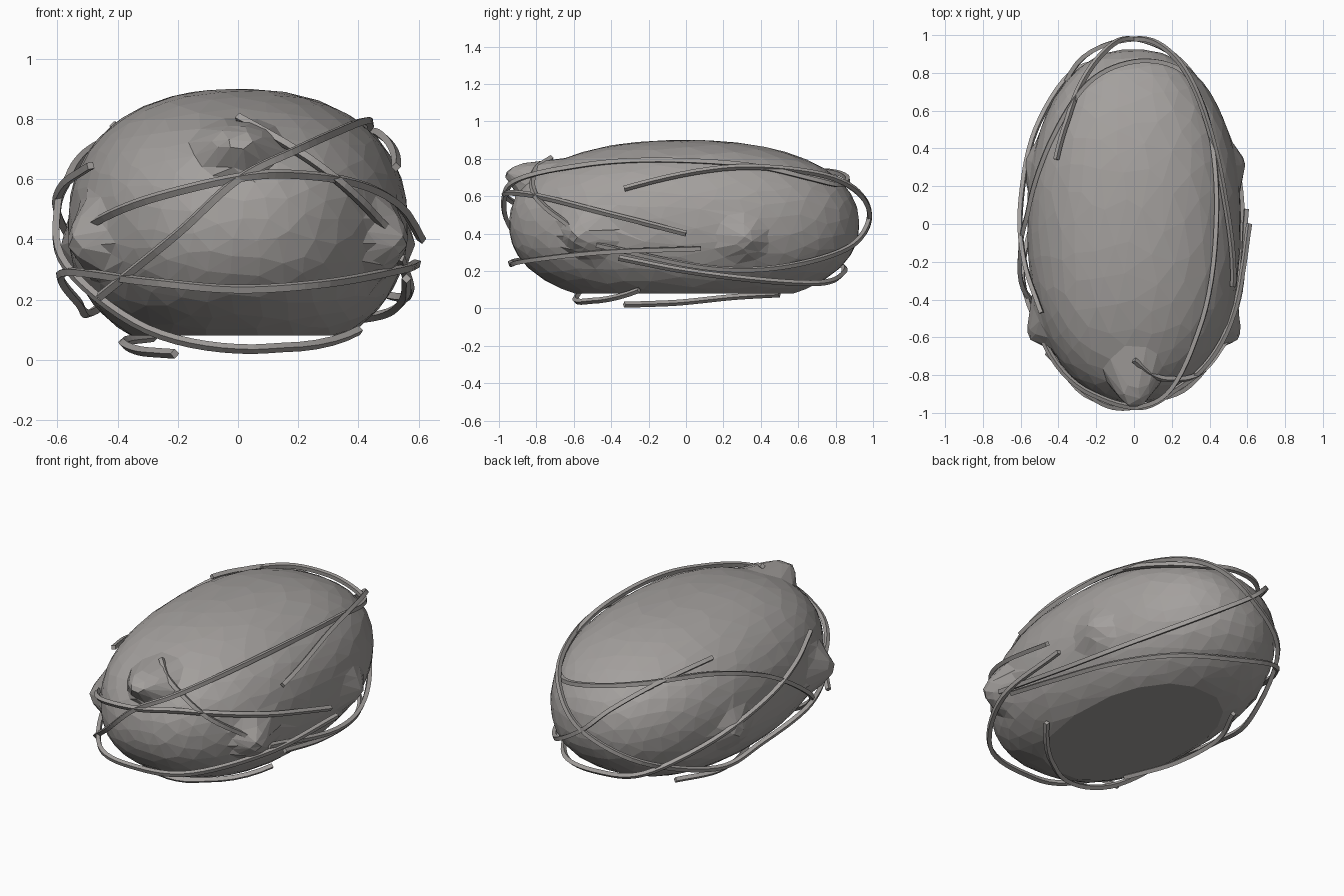
import bpy, bmesh, math
from mathutils import Vector

if "Cube" in bpy.data.objects:
    bpy.data.objects.remove(bpy.data.objects["Cube"])

CENTRE = Vector((0, -0.01, 0.45))
RADII = (0.565, 0.935, 0.45)
POWER = 2.25
FLOOR = 0.08

mat = bpy.data.materials.new("warm grey")
mat.diffuse_color = (0.37, 0.352, 0.34, 1)
mat.use_nodes = True
mat.node_tree.nodes["Principled BSDF"].inputs["Base Color"].default_value = mat.diffuse_color


def to_surface(p, gap=0.0, only_if_inside=False):
    """Move a point radially onto the rounded body, plus a gap."""
    d = Vector(p) - CENTRE
    f = sum(abs(d[i] / (RADII[i] + gap)) ** POWER for i in range(3)) ** (1 / POWER)
    if only_if_inside and f >= 1:
        return Vector(p)
    return CENTRE + d / f


# Body: rounded egg with flat underside, pulled out at head and feet
bm = bmesh.new()
bmesh.ops.create_icosphere(bm, subdivisions=5, radius=1)
for v in bm.verts:
    v.co = to_surface(CENTRE + Vector(v.co[i] * RADII[i] for i in range(3)))
# each bump: anchor on the surface, tip, radius, bluntness
bumps = [(Vector((0, -0.79, 0.725)), Vector((0, -0.935, 0.745)), 0.16, 1.5)]
for s in (-1, 1):
    for tip, r in ((Vector((s * 0.56, -0.59, 0.39)), 0.16), (Vector((s * 0.585, 0.33, 0.37)), 0.14)):
        bumps.append((to_surface(tip), tip, r, 1.2))
for anchor, tip, radius, blunt in bumps:
    for v in bm.verts:
        d = (v.co - anchor).length
        if d < radius:
            v.co += (tip - anchor) * min(1, blunt * (1 - d / radius))
bmesh.ops.bisect_plane(bm, geom=bm.verts[:] + bm.edges[:] + bm.faces[:],
                       plane_co=(0, 0, FLOOR), plane_no=(0, 0, -1), clear_outer=True)
bmesh.ops.holes_fill(bm, edges=[e for e in bm.edges if e.is_boundary])
bmesh.ops.recalc_face_normals(bm, faces=bm.faces)
me = bpy.data.meshes.new("body")
bm.to_mesh(me)
bm.free()
body = bpy.data.objects.new("body", me)
bpy.context.collection.objects.link(body)
me.materials.append(mat)
dec = body.modifiers.new("facets", 'DECIMATE')
dec.ratio = 0.24


# Strands: thin square tubes wound round the body
def strand(name, pts, steps=7):
    pts = [Vector(p) for p in pts]
    ext = [2 * pts[0] - pts[1]] + pts + [2 * pts[-1] - pts[-2]]
    path = []
    for i in range(1, len(ext) - 2):
        a, b, c, d = ext[i - 1:i + 3]
        for k in range(steps):
            t = k / steps
            path.append(0.5 * (2 * b + (c - a) * t + (2 * a - 5 * b + 4 * c - d) * t * t
                               + (3 * b - a - 3 * c + d) * t ** 3))
    path.append(pts[-1])
    path = [to_surface(p, 0.02, True) for p in path]
    cu = bpy.data.curves.new(name, 'CURVE')
    cu.dimensions = '3D'
    cu.bevel_depth = 0.016
    cu.bevel_resolution = 0
    cu.use_fill_caps = True
    sp = cu.splines.new('POLY')
    sp.points.add(len(path) - 1)
    for q, p in zip(sp.points, path):
        q.co = (*p, 1)
    sp.use_smooth = False
    ob = bpy.data.objects.new(name, cu)
    bpy.context.collection.objects.link(ob)
    cu.materials.append(mat)
    bpy.ops.object.select_all(action='DESELECT')
    ob.select_set(True)
    bpy.context.view_layer.objects.active = ob
    bpy.ops.object.convert(target='MESH')
    bpy.ops.object.shade_flat()


strand("long_upper_strand", [
    (-.46, -.68, .21), (-.2, -.93, .42), (0, -.97, .60), (.2, -.87, .70), (.36, -.5, .77),
    (.43, 0, .785), (.42, .35, .76), (.36, .64, .70), (.24, .82, .66), (0, .86, .70),
    (-.25, .74, .735), (-.45, .42, .72), (-.55, .1, .62), (-.6, -.12, .5), (-.57, -.37, .31),
    (-.3, -.56, .1), (.05, -.56, .035), (.4, -.25, .1)])
strand("long_middle_strand", [
    (.525, -.33, .64), (.47, .2, .75), (.35, .65, .73), (.2, .9, .64), (0, .98, .48),
    (-.3, .85, .32), (-.48, .4, .16), (-.53, .05, .19), (-.58, -.35, .29), (-.3, -.87, .26),
    (0, -.93, .235), (.3, -.85, .255), (.54, -.45, .3), (.595, .08, .32)])
strand("long_lower_strand", [
    (.56, -.36, .27), (.55, 0, .20), (.48, .4, .15), (.3, .7, .135), (0, .82, .17),
    (-.3, .82, .24), (-.52, .5, .37), (-.6, .1, .49), (-.58, -.2, .58), (-.49, -.47, .645)])
strand("back_strand", [
    (-.41, .34, .775), (-.3, .7, .73), (-.15, .92, .62), (0, .98, .48), (.25, .86, .32),
    (.48, .5, .22), (.57, .1, .22), (.54, -.48, .34)])
strand("front_strand", [
    (-.5, -.5, .43), (-.3, -.84, .53), (0, -.97, .605), (.2, -.89, .615), (.4, -.7, .58),
    (.55, -.35, .49), (.61, 0, .4)])
strand("short_front_strand", [
    (0, -.72, .805), (.1, -.80, .75), (.2, -.82, .69), (.35, -.79, .58), (.49, -.62, .44)])
strand("under_strand", [
    (-.21, -.33, .02), (-.33, -.05, .03), (-.38, .25, .06), (-.28, .5, .075)])
